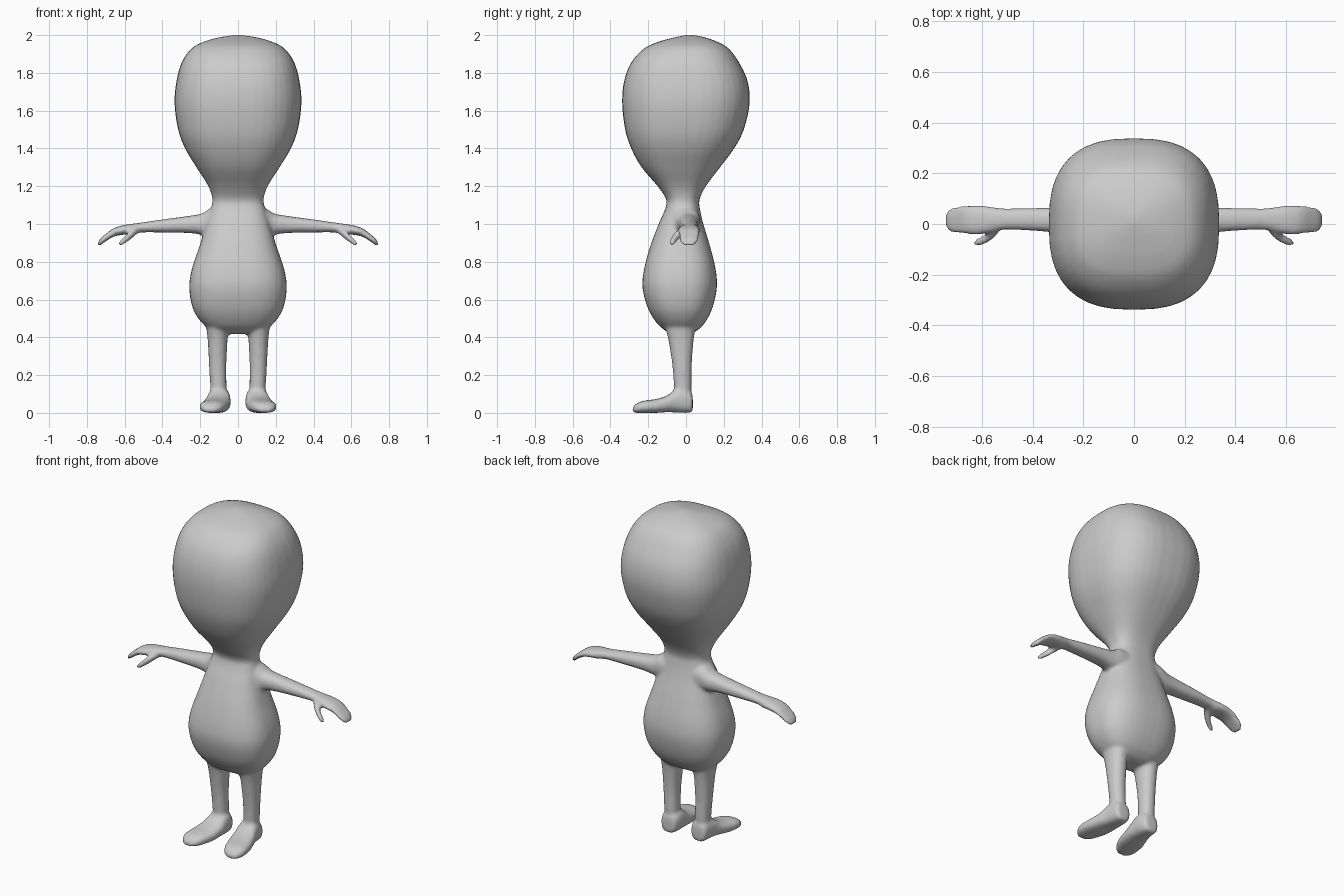
import bpy, bmesh, math
from mathutils import Vector

bm = bmesh.new()


def spline(rows, steps=5):
    """Smoothly interpolate between cross-section rows."""
    out = []
    for i in range(len(rows) - 1):
        p0, p1 = rows[max(i - 1, 0)], rows[i]
        p2, p3 = rows[i + 1], rows[min(i + 2, len(rows) - 1)]
        for s in range(steps):
            t = s / steps
            out.append([0.5 * (2 * b + (c - a) * t + (2 * a - 5 * b + 4 * c - d) * t * t
                               + (3 * b - a - 3 * c + d) * t ** 3)
                        for a, b, c, d in zip(p0, p1, p2, p3)])
    return out + [list(rows[-1])]


def loft(rows, axis, power, sign=1, sides=40):
    """Rows are (position, u low, u high, v low, v high) along the axis."""
    rings = []
    for t, u0, u1, v0, v1 in spline(rows):
        ring = []
        for k in range(sides):
            a = 2 * math.pi * k / sides
            c, s = math.cos(a), math.sin(a)
            u = (u0 + u1) / 2 + (u1 - u0) / 2 * math.copysign(abs(c) ** (2 / power), c)
            v = (v0 + v1) / 2 + (v1 - v0) / 2 * math.copysign(abs(s) ** (2 / power), s)
            p = {"x": (t, u, v), "y": (u, t, v), "z": (u, v, t)}[axis]
            ring.append(bm.verts.new((p[0] * sign, p[1], p[2])))
        rings.append(ring)
    faces = [bm.faces.new(rings[0]), bm.faces.new(rings[-1])]
    for a, b in zip(rings, rings[1:]):
        for k in range(sides):
            j = (k + 1) % sides
            faces.append(bm.faces.new((a[k], a[j], b[j], b[k])))
    bmesh.ops.recalc_face_normals(bm, faces=faces)


# Torso, neck and head: z, half width, front y, back y
trunk = [
    (0.418, 0.06, -0.07, 0.02), (0.43, 0.12, -0.10, 0.05), (0.47, 0.185, -0.15, 0.095),
    (0.55, 0.238, -0.20, 0.138), (0.66, 0.258, -0.23, 0.163), (0.76, 0.245, -0.222, 0.157),
    (0.88, 0.205, -0.19, 0.128), (1.00, 0.168, -0.145, 0.092), (1.08, 0.145, -0.11, 0.074),
    (1.13, 0.135, -0.105, 0.072), (1.20, 0.157, -0.15, 0.105), (1.30, 0.22, -0.235, 0.18),
    (1.40, 0.28, -0.29, 0.255), (1.50, 0.317, -0.322, 0.306), (1.64, 0.336, -0.338, 0.337),
    (1.76, 0.325, -0.327, 0.325), (1.86, 0.296, -0.287, 0.278), (1.93, 0.245, -0.22, 0.225),
    (1.965, 0.18, -0.145, 0.165), (1.988, 0.10, -0.06, 0.10), (2.0, 0.02, 0.0, 0.04)]
loft([(z, -w, w, f, b) for z, w, f, b in trunk], "z", 2.6)

# Arm and mitten hand: x, y range, z range
arm = [
    (0.05, -0.075, 0.075, 0.93, 1.09), (0.14, -0.07, 0.075, 0.935, 1.085),
    (0.19, -0.05, 0.07, 0.943, 1.056), (0.26, -0.038, 0.066, 0.952, 1.043),
    (0.40, -0.027, 0.063, 0.955, 1.024), (0.51, -0.022, 0.061, 0.955, 1.008),
    (0.56, -0.033, 0.068, 0.945, 1.001), (0.61, -0.042, 0.073, 0.943, 0.993),
    (0.66, -0.04, 0.072, 0.932, 0.977), (0.705, -0.037, 0.069, 0.905, 0.943),
    (0.732, -0.028, 0.058, 0.885, 0.918), (0.742, -0.01, 0.04, 0.887, 0.90)]
thumb = [
    (0.53, -0.03, 0.01, 0.948, 0.985), (0.56, -0.062, -0.012, 0.925, 0.97),
    (0.59, -0.080, -0.042, 0.902, 0.945), (0.615, -0.088, -0.055, 0.887, 0.922),
    (0.63, -0.083, -0.064, 0.886, 0.903)]

# Leg: z, x range, y range
leg = [
    (0.02, 0.065, 0.14, -0.055, 0.02), (0.13, 0.061, 0.146, -0.063, 0.029),
    (0.25, 0.062, 0.153, -0.072, 0.03), (0.38, 0.056, 0.160, -0.092, 0.040),
    (0.45, 0.050, 0.168, -0.108, 0.05), (0.54, 0.045, 0.185, -0.12, 0.06)]

# Foot, turned outward: y, x range, z range
foot = [
    (0.036, 0.075, 0.13, 0.012, 0.08), (0.028, 0.055, 0.148, 0.002, 0.11),
    (-0.01, 0.042, 0.157, 0.0, 0.132), (-0.055, 0.040, 0.165, 0.002, 0.125),
    (-0.10, 0.040, 0.18, 0.004, 0.092), (-0.16, 0.048, 0.197, 0.0, 0.073),
    (-0.22, 0.066, 0.204, 0.0, 0.065), (-0.262, 0.09, 0.193, 0.0, 0.05),
    (-0.283, 0.12, 0.168, 0.004, 0.028)]

for side in (-1, 1):
    loft(arm, "x", 2.3, side)
    loft(thumb, "x", 2, side)
    loft(leg, "z", 2.2, side)
    loft(foot, "y", 2.6, side)

mesh = bpy.data.meshes.new("figure_body")
bm.to_mesh(mesh)
bm.free()
body = bpy.data.objects.new("figure_body", mesh)
bpy.context.collection.objects.link(body)

clay = bpy.data.materials.new("clay_grey")
clay.diffuse_color = (0.6, 0.6, 0.6, 1)
mesh.materials.append(clay)

# Fuse all limbs into one skin and soften the joints
remesh = body.modifiers.new("fuse", "REMESH")
remesh.mode = "VOXEL"
remesh.voxel_size = 0.01
remesh.use_smooth_shade = True
soften = body.modifiers.new("soften", "SMOOTH")
soften.factor = 0.5
soften.iterations = 6
